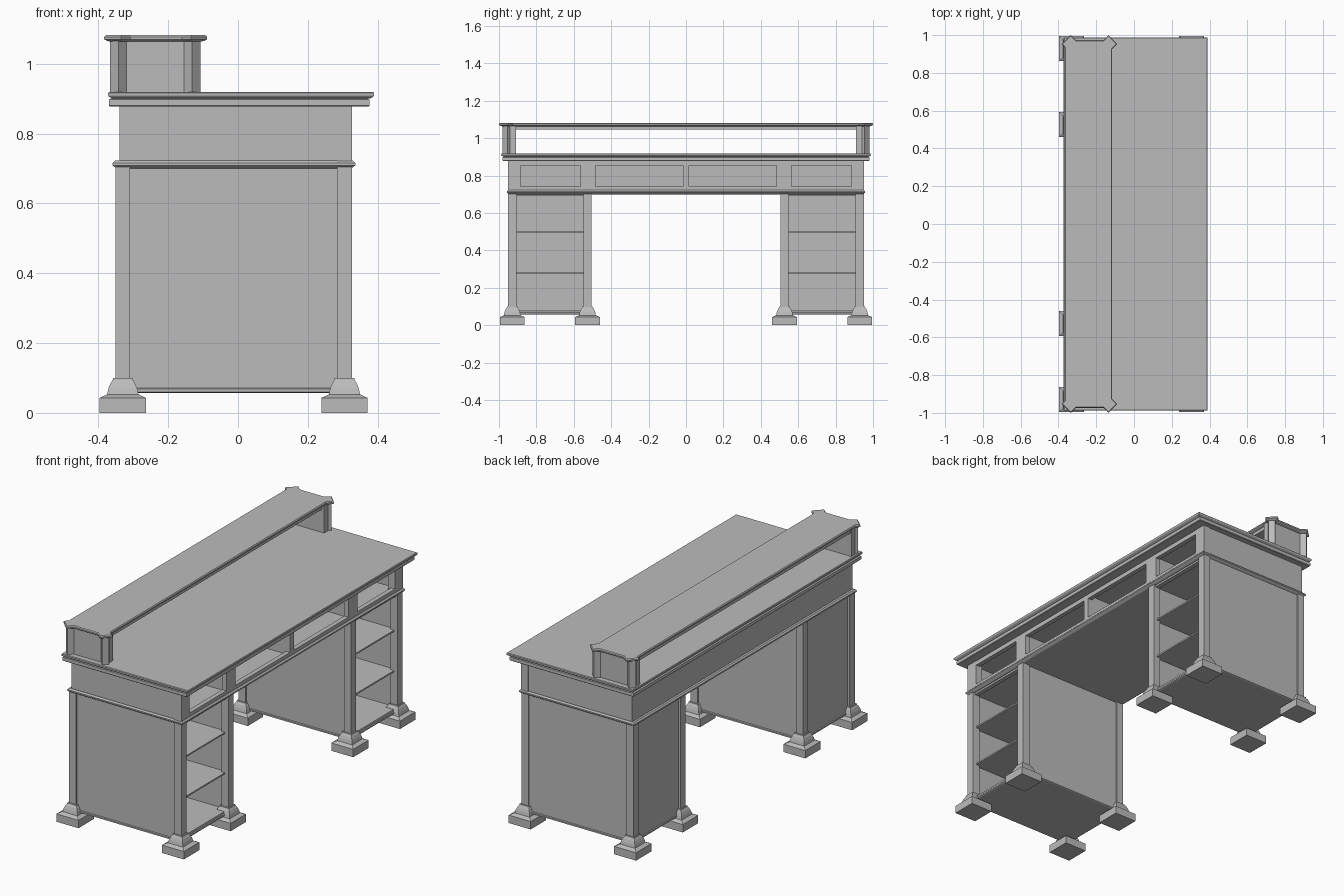
import bpy
import bmesh
from mathutils import Vector

cube = bpy.data.objects.get("Cube")
if cube:
    bpy.data.objects.remove(cube, do_unlink=True)

GREY = (0.5, 0.5, 0.5, 1)
grey = bpy.data.materials.new("plain grey")
grey.diffuse_color = GREY
grey.use_nodes = True
grey.node_tree.nodes["Principled BSDF"].inputs["Base Color"].default_value = GREY


def rect(x0, x1, y0, y1):
    x0, x1 = sorted((x0, x1))
    y0, y1 = sorted((y0, y1))
    return [(x0, y0), (x1, y0), (x1, y1), (x0, y1)]


def offset(outline, d):
    """Grow a counter-clockwise outline by d with mitred corners."""
    pts = [Vector(p) for p in outline]
    result = []
    for i, p in enumerate(pts):
        a = (p - pts[i - 1]).normalized()
        b = (pts[(i + 1) % len(pts)] - p).normalized()
        n1, n2 = Vector((a.y, -a.x)), Vector((b.y, -b.x))
        result.append(p + (n1 + n2) * d / (1 + n1.dot(n2)))
    return result


def loft(name, outline, profile):
    """Stack outlines; profile is a list of (height, outward offset)."""
    bm = bmesh.new()
    rings = [[bm.verts.new((p.x, p.y, z)) for p in offset(outline, d)]
             for z, d in profile]
    n = len(outline)
    for low, high in zip(rings, rings[1:]):
        for i in range(n):
            j = (i + 1) % n
            bm.faces.new((low[i], low[j], high[j], high[i]))
    bm.faces.new(rings[0][::-1])
    bm.faces.new(rings[-1])
    bmesh.ops.recalc_face_normals(bm, faces=bm.faces)
    mesh = bpy.data.meshes.new(name)
    bm.to_mesh(mesh)
    bm.free()
    mesh.materials.append(grey)
    obj = bpy.data.objects.new(name, mesh)
    bpy.context.collection.objects.link(obj)


def box(name, x0, x1, y0, y1, z0, z1):
    loft(name, rect(x0, x1, y0, y1), [(z0, 0), (z1, 0)])


# Half widths of the stepped, bell-shaped foot
FOOT = [(0, .066), (.043, .066), (.053, .045), (.07, .041),
        (.085, .035), (.094, .029), (.1, .028), (.1, .021)]
BASE = [(.057, 0), (.06, .006), (.068, .006), (.071, .002), (.08, 0)]
BACK, FRONT = -.33, .305

for side, s in (("right", -1), ("left", 1)):
    # Corner posts and feet of each pedestal
    for x, depth in ((BACK, "back"), (FRONT, "front")):
        for y, place in ((.527, "inner"), (.929, "outer")):
            label = f"{side}_{place}_{depth}"
            box(label + "_post", x - .021, x + .021,
                s * (y - .022), s * (y + .022), .1, .705)
            tiny = rect(x - .001, x + .001, s * y - .001, s * y + .001)
            loft(label + "_foot", tiny, [(z, w - .001) for z, w in FOOT])

    # Pedestal panels, floor and shelves
    box(side + "_outer_panel", BACK, FRONT, s * .922, s * .943, .07, .705)
    box(side + "_inner_panel", BACK, FRONT, s * .513, s * .534, .07, .705)
    box(side + "_back_panel", -.338, -.322, s * .53, s * .925, .07, .705)
    loft(side + "_pedestal_floor", rect(-.337, .312, s * .515, s * .941), BASE)
    for z in (.28, .5):
        box(side + "_shelf", -.325, .305, s * .53, s * .925, z - .004, z + .004)
    box(side + "_top_rail", .29, .315, s * .53, s * .925, .69, .705)

    # Apron ends with front corner posts
    box(side + "_apron_end", -.34, .29, s * .93, s * .948, .72, .88)
    box(side + "_apron_post", .284, .327, s * .885, s * .952, .72, .88)

# Moulding under the apron, closing the kneehole ceiling
loft("waist_moulding", rect(-.35, .327, -.948, .948),
     [(.7, -.004), (.704, .003), (.709, .009), (.716, .009), (.723, .002)])

# Apron back, front rails, stiles and dividers around the open compartments
box("apron_back", -.34, -.322, -.948, .948, .72, .88)
box("apron_upper_rail", .3, .325, -.89, .89, .853, .88)
box("apron_lower_rail", .3, .325, -.89, .89, .72, .741)
for centre, half in ((-.525, .04), (0, .016), (.525, .04)):
    box("apron_stile", .3, .325, centre - half, centre + half, .735, .86)
    box("apron_divider", -.325, .31, centre - .012, centre + .012, .72, .88)

# Two-tier table top
loft("table_top_lower", rect(-.37, .377, -.98, .98),
     [(.877, -.003), (.88, 0), (.897, 0), (.901, -.008), (.91, -.008)])
loft("table_top_upper", rect(-.372, .39, -.988, .988),
     [(.9, -.012), (.906, -.002), (.909, 0), (.916, 0), (.919, -.003)])


# Raised shelf with diagonal corner tabs
def tabbed_end(s):
    pts = [(-.117, .926), (-.09, .952), (-.135, .998), (-.16, .973),
           (-.308, .973), (-.335, .998), (-.382, .952), (-.366, .935)]
    return [(x, s * y) for x, y in pts]


shelf_outline = tabbed_end(1) + tabbed_end(-1)[::-1]
loft("raised_shelf", shelf_outline,
     [(1.063, -.012), (1.066, -.004), (1.07, .001),
      (1.077, .001), (1.082, -.003)])
box("raised_shelf_underboard", -.355, -.13, -.95, .95, 1.045, 1.066)

# End supports with diagonal corner posts
for side, s in (("right", -1), ("left", 1)):
    box(side + "_support_panel", -.345, -.13, s * .908, s * .957, .917, 1.066)
    for cx in (-.342, -.132):
        d = .025
        diamond = [(cx + d, s * .955), (cx, s * .955 + d),
                   (cx - d, s * .955), (cx, s * .955 - d)]
        loft(side + "_support_post", diamond, [(.917, 0), (1.066, 0)])
    box(side + "_support_back_edge", -.36, -.342, s * .908, s * .94, .917, 1.066)
    box(side + "_support_front_edge", -.13, -.117, s * .908, s * .94, .917, 1.066)
